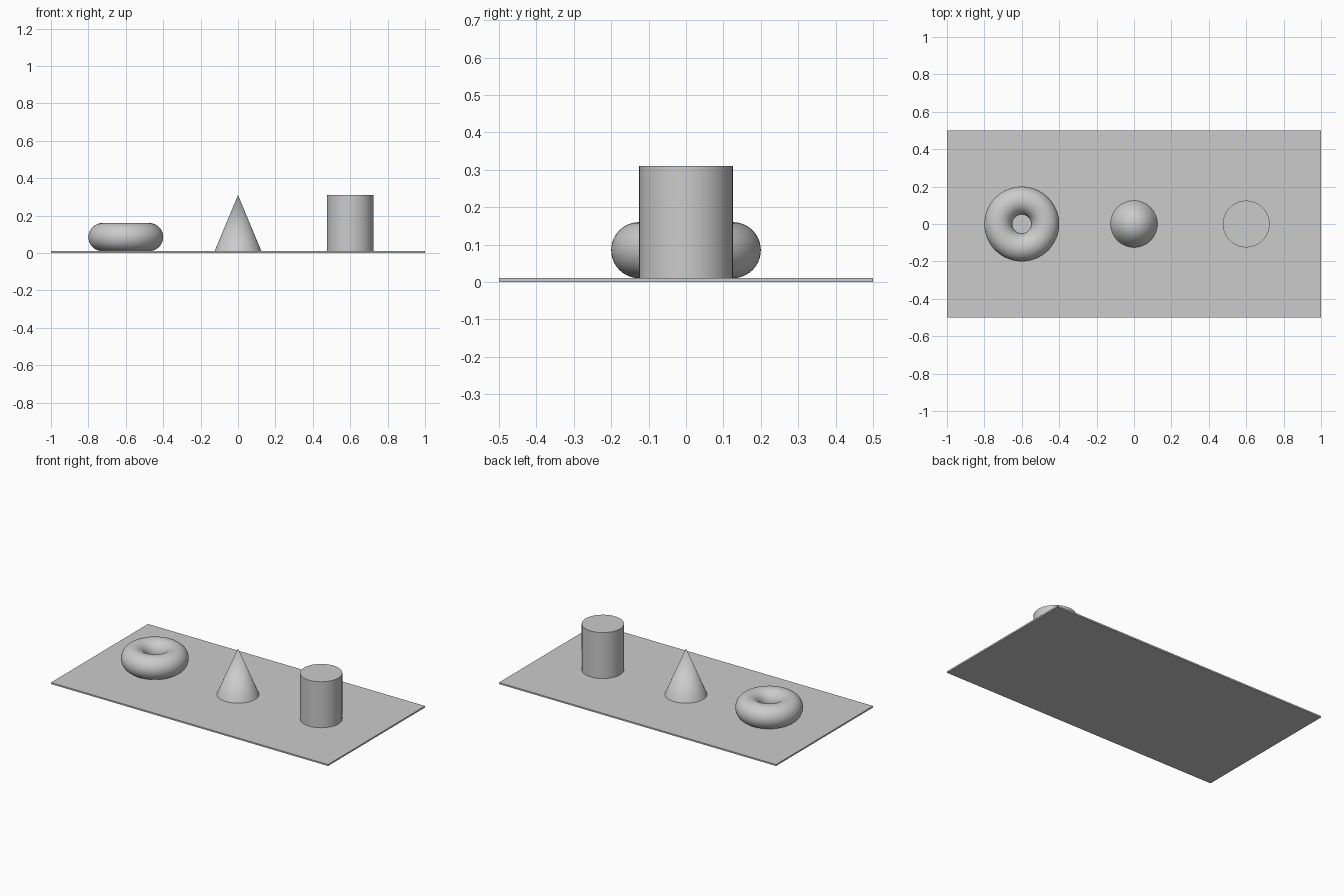
import bpy
import math

if "Cube" in bpy.data.objects:
    bpy.data.objects.remove(bpy.data.objects["Cube"])

BASE_T = 0.01   # base plate thickness
R = 0.125       # shared radius of the solids
H = 0.30        # cone and cylinder height


def finish(name, smooth=True):
    obj = bpy.context.object
    obj.name = name
    if smooth:
        bpy.ops.object.shade_smooth_by_angle(angle=math.radians(30))
    return obj


# Base plate
bpy.ops.mesh.primitive_cube_add(size=1, location=(0, 0, BASE_T / 2))
plate = finish("base_plate", smooth=False)
plate.scale = (2, 1, BASE_T)
bpy.ops.object.transform_apply(location=False, rotation=False, scale=True)

# Ring lying on the plate
bpy.ops.mesh.primitive_torus_add(
    major_radius=R, minor_radius=0.075, major_segments=96, minor_segments=48,
    location=(-0.6, 0, BASE_T + 0.075))
finish("ring")

# Cone in the middle
bpy.ops.mesh.primitive_cone_add(
    vertices=96, radius1=R, radius2=0, depth=H, location=(0, 0, BASE_T + H / 2))
finish("cone")

# Cylinder on the right
bpy.ops.mesh.primitive_cylinder_add(
    vertices=96, radius=R, depth=H, location=(0.6, 0, BASE_T + H / 2))
finish("cylinder")
